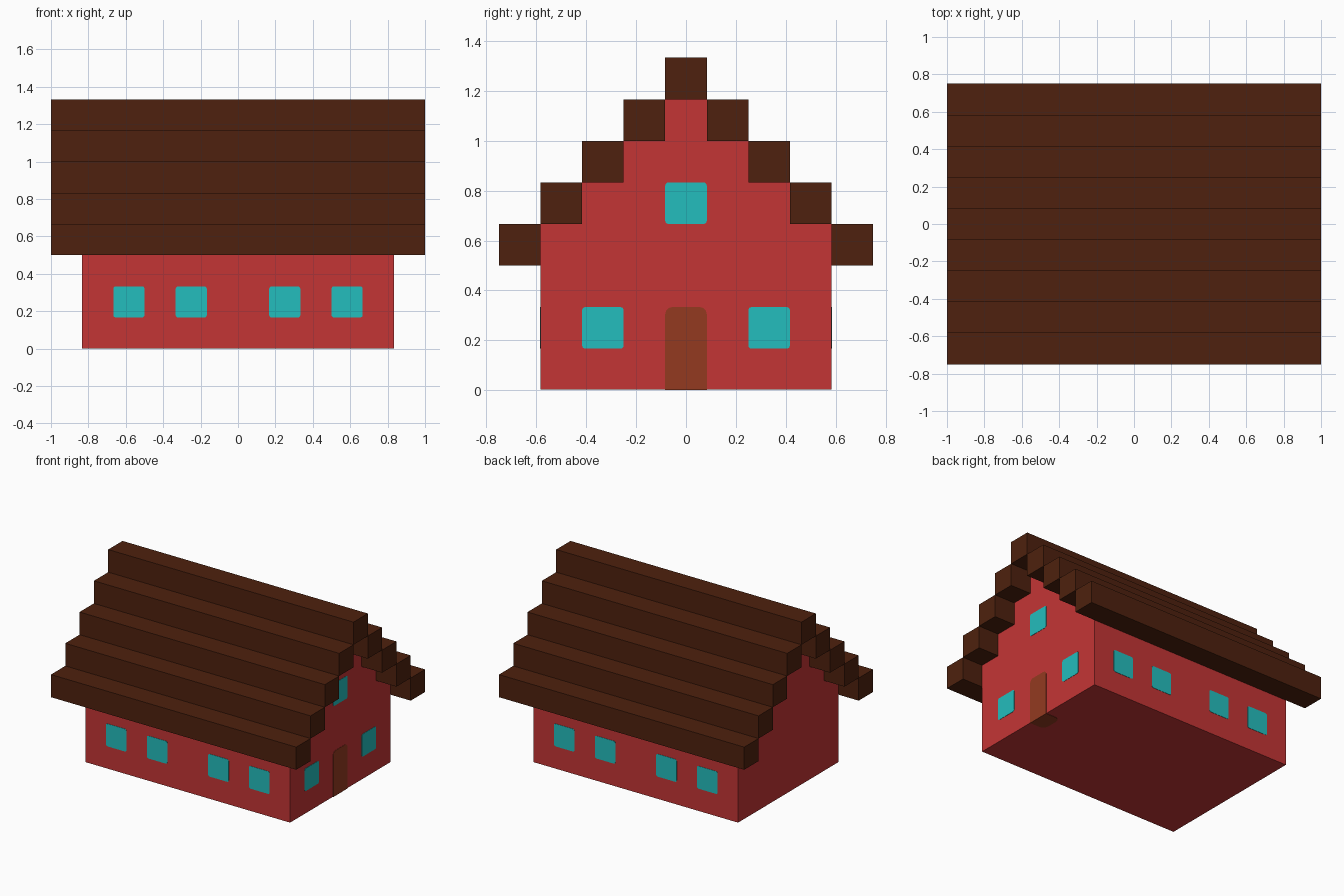
import bpy, bmesh, math
from mathutils import Vector

if "Cube" in bpy.data.objects:
    bpy.data.objects.remove(bpy.data.objects["Cube"])

U = 1 / 6          # block size the whole house is built on
T = 0.002          # thickness of painted plates


def srgb(hex_code):
    out = []
    for i in (0, 2, 4):
        c = int(hex_code[i:i + 2], 16) / 255
        out.append(c / 12.92 if c <= 0.04045 else ((c + 0.055) / 1.055) ** 2.4)
    return (*out, 1.0)


def material(name, hex_code):
    m = bpy.data.materials.new(name)
    m.diffuse_color = srgb(hex_code)
    m.use_nodes = True
    m.node_tree.nodes["Principled BSDF"].inputs["Base Color"].default_value = m.diffuse_color
    return m


RED = material("red_wall", "C43535")
ROOF = material("dark_brown_roof", "4E210E")
GLASS = material("turquoise_window", "24BDBD")
DOOR = material("brown_door", "943A20")


def prism(name, outline, depth, mat):
    """Extrude a closed outline of 3D points along the vector depth."""
    bm = bmesh.new()
    face = bm.faces.new([bm.verts.new(p) for p in outline])
    ext = bmesh.ops.extrude_face_region(bm, geom=[face], use_keep_orig=True)
    moved = [e for e in ext["geom"] if isinstance(e, bmesh.types.BMVert)]
    bmesh.ops.translate(bm, verts=moved, vec=Vector(depth))
    bmesh.ops.recalc_face_normals(bm, faces=bm.faces)
    mesh = bpy.data.meshes.new(name)
    bm.to_mesh(mesh)
    bm.free()
    mesh.materials.append(mat)
    ob = bpy.data.objects.new(name, mesh)
    bpy.context.collection.objects.link(ob)
    return ob


def rounded(a0, a1, b0, b1, r_low, r_high):
    """Rectangle outline with rounded low-b and high-b corners."""
    pts = []
    for ca, cb, r, start in ((a1, b1, r_high, 0), (a0, b1, r_high, 90),
                             (a0, b0, r_low, 180), (a1, b0, r_low, 270)):
        sa, sb = (1 if ca == a1 else -1), (1 if cb == b1 else -1)
        if r == 0:
            pts.append((ca, cb))
            continue
        for k in range(4):
            t = math.radians(start + 30 * k)
            pts.append((ca - sa * r + r * math.cos(t), cb - sb * r + r * math.sin(t)))
    return pts


# Walls: stepped gable profile run along x
half = [(3.5 * U, T)]
for i in range(4):
    w = (3.5 - i) * U
    if i:
        half.append((w, (3 + i) * U))
    half.append((w, (4 + i) * U))
profile = half + [(-y, z) for y, z in reversed(half)]
prism("walls", [(-5 * U, y, z) for y, z in profile], (10 * U, 0, 0), RED)

# Roof: one beam per step on both slopes, plus the ridge
for i in range(5):
    for s, side in ((-1, "front"), (1, "back")):
        if i == 4 and s == 1:
            continue
        y, z = s * (4 - i) * U, (3 + i) * U
        h = U / 2
        name = "roof_ridge" if i == 4 else f"roof_beam_{side}_{i + 1}"
        prism(name, [(-1, y - h, z), (-1, y + h, z), (-1, y + h, z + U), (-1, y - h, z + U)],
              (2, 0, 0), ROOF)

# Windows on the long front and back walls
for s, side in ((-1, "front"), (1, "back")):
    for n, x in enumerate((-3.5, -1.5, 1.5, 3.5)):
        outline = rounded((x - 0.5) * U, (x + 0.5) * U, U, 2 * U, 0.013, 0.013)
        prism(f"window_{side}_{n + 1}", [(a, s * 3.5 * U, b) for a, b in outline],
              (0, s * T, 0), GLASS)

# Windows on the gable with the door
for name, y, z in (("window_gable_left", -2, 1), ("window_gable_right", 2, 1),
                   ("window_gable_top", 0, 4)):
    outline = rounded((y - 0.5) * U, (y + 0.5) * U, z * U, (z + 1) * U, 0.013, 0.013)
    prism(name, [(5 * U, a, b) for a, b in outline], (T, 0, 0), GLASS)

# Door, and its colour running a little way under the floor
outline = rounded(-U / 2, U / 2, 0, 2 * U, 0, 0.028)
prism("door", [(5 * U, a, b) for a, b in outline], (T, 0, 0), DOOR)
outline = rounded(-U / 2, U / 2, 5 * U - 0.12, 5 * U, 0.04, 0)
prism("door_sill", [(b, a, 0) for a, b in outline], (0, 0, T), DOOR)
